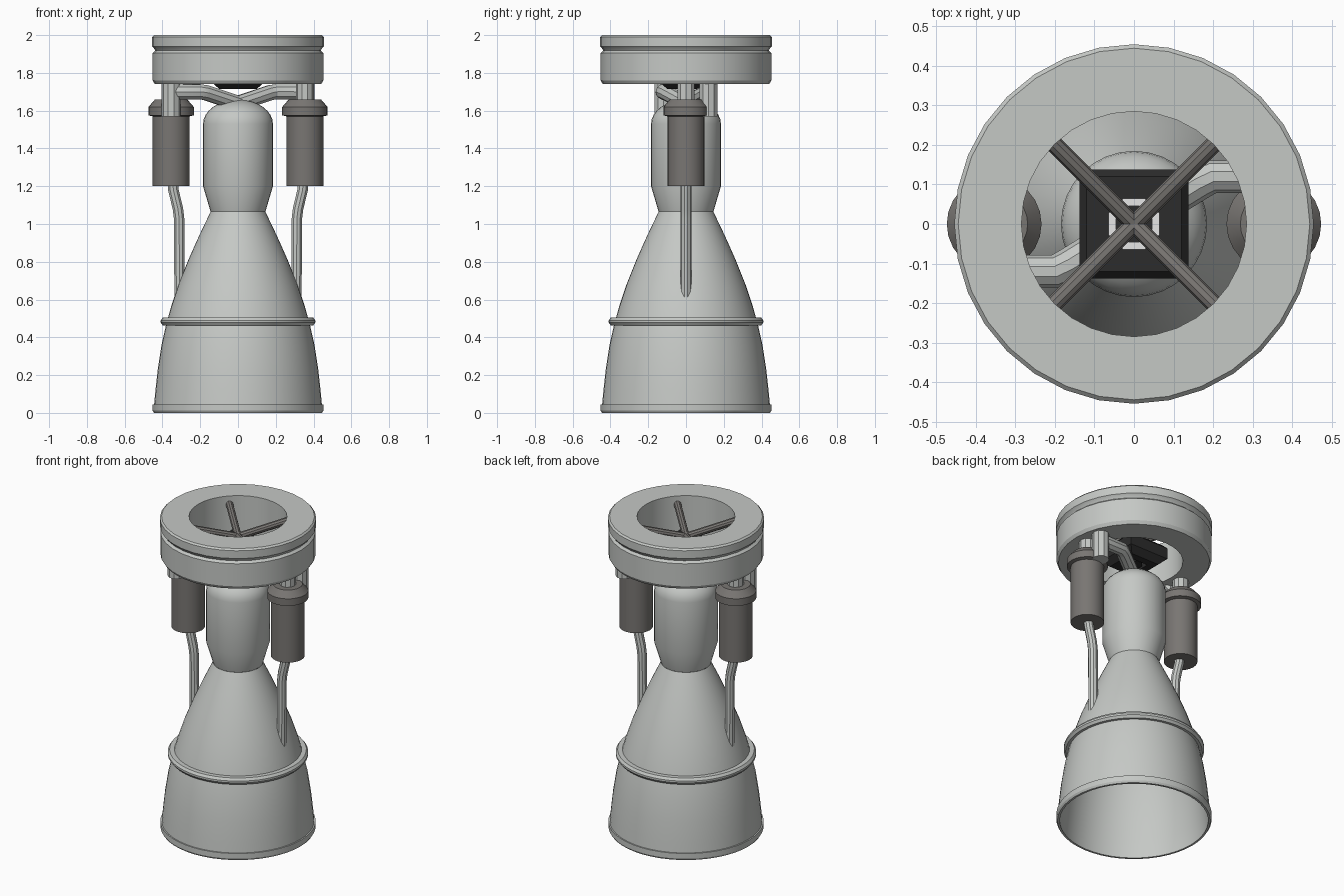
import bpy
import bmesh
from math import pi, sin, cos, radians
from mathutils import Matrix, Vector

cube = bpy.data.objects.get("Cube")
if cube:
    bpy.data.objects.remove(cube, do_unlink=True)


def material(name, r, g, b):
    m = bpy.data.materials.new(name)
    m.use_nodes = True
    m.diffuse_color = (r, g, b, 1)
    m.node_tree.nodes["Principled BSDF"].inputs["Base Color"].default_value = (r, g, b, 1)
    return m


LIGHT = material("light grey metal", 0.56, 0.58, 0.56)
DARK = material("warm dark grey", 0.19, 0.18, 0.17)
BLACK = material("black metal", 0.025, 0.025, 0.025)
WHITE = material("white metal", 0.88, 0.88, 0.88)


def finish(obj, mat):
    obj.data.materials.clear()
    obj.data.materials.append(mat)
    bpy.ops.object.select_all(action="DESELECT")
    obj.select_set(True)
    bpy.context.view_layer.objects.active = obj
    bpy.ops.object.shade_smooth_by_angle(angle=radians(28))
    return obj


def lathe(name, profile, mat, sides=32, at=(0, 0), closed=False, turn=0):
    """Revolve (radius, height) points round a vertical axis."""
    bm = bmesh.new()
    rings = []
    for r, z in profile:
        if r == 0:
            rings.append([bm.verts.new((at[0], at[1], z))] * sides)
        else:
            angles = [turn + 2 * pi * i / sides for i in range(sides)]
            rings.append([bm.verts.new((at[0] + r * cos(a), at[1] + r * sin(a), z)) for a in angles])
    pairs = list(zip(rings, rings[1:]))
    if closed:
        pairs.append((rings[-1], rings[0]))
    for a, b in pairs:
        for i in range(sides):
            j = (i + 1) % sides
            bm.faces.new(dict.fromkeys((a[i], a[j], b[j], b[i])))
    bmesh.ops.recalc_face_normals(bm, faces=bm.faces)
    mesh = bpy.data.meshes.new(name)
    bm.to_mesh(mesh)
    bm.free()
    obj = bpy.data.objects.new(name, mesh)
    bpy.context.collection.objects.link(obj)
    return finish(obj, mat)


def tube(name, points, radius, mat):
    """Round pipe along a path, turned into a mesh."""
    curve = bpy.data.curves.new(name, "CURVE")
    curve.dimensions = "3D"
    curve.bevel_depth = radius
    curve.bevel_resolution = 3
    curve.use_fill_caps = True
    spline = curve.splines.new("POLY")
    spline.points.add(len(points) - 1)
    for p, co in zip(spline.points, points):
        p.co = (*co, 1)
    obj = bpy.data.objects.new(name, curve)
    bpy.context.collection.objects.link(obj)
    bpy.ops.object.select_all(action="DESELECT")
    obj.select_set(True)
    bpy.context.view_layer.objects.active = obj
    bpy.ops.object.convert(target="MESH")
    return finish(bpy.context.view_layer.objects.active, mat)


# Mounting ring with a groove round its outside
lathe("mounting_ring", [
    (0.285, 2.0), (0.445, 2.0), (0.455, 1.99), (0.455, 1.94), (0.445, 1.93),
    (0.438, 1.918), (0.452, 1.905), (0.452, 1.76), (0.44, 1.74), (0.285, 1.74),
], LIGHT, closed=True)

# Combustion chamber: domed top, straight wall, narrowing to the throat
dome = [(0.185 * cos(a), 1.53 + 0.128 * sin(a)) for a in [pi / 2 * i / 8 for i in range(8)]]
lathe("combustion_chamber",
      [(0.145, 1.065), (0.185, 1.2)] + dome + [(0, 1.658)], LIGHT)

# Hollow bell nozzle
bell = [(0.145, 1.065), (0.205, 0.94), (0.263, 0.81), (0.315, 0.68), (0.352, 0.57),
        (0.38, 0.47), (0.405, 0.36), (0.425, 0.23), (0.438, 0.11), (0.444, 0.045)]
lip = [(0.452, 0.045), (0.452, 0.012), (0.445, 0), (0.432, 0)]
inside = [(r - 0.012, z) for r, z in reversed(bell)]
lathe("bell_nozzle", bell + lip + inside + [(0, 1.065)], LIGHT, sides=48)
lathe("nozzle_band", [
    (0.36, 0.505), (0.398, 0.505), (0.409, 0.49), (0.409, 0.478), (0.398, 0.463), (0.37, 0.463),
], LIGHT, sides=48, closed=True)

# Turbopumps and their pipes, repeated at a half turn
for side, s in (("left", 1), ("right", -1)):
    x = s * 0.354
    lathe(side + "_pump", [
        (0, 1.2), (0.098, 1.2), (0.098, 1.57), (0.12, 1.575), (0.12, 1.62),
        (0.085, 1.66), (0, 1.66),
    ], DARK, sides=24, at=(x, 0))
    tube(side + "_pump_inlet", [(x, 0, 1.64), (x, 0, 1.75)], 0.048, LIGHT)
    tube(side + "_feed_column", [(x, s * 0.12, 1.57), (x, s * 0.12, 1.75)], 0.05, LIGHT)
    tube(side + "_dome_pipe", [
        (x, s * 0.12, 1.7), (s * 0.2, s * 0.12, 1.7), (s * 0.17, s * 0.105, 1.695), (0, 0, 1.638),
    ], 0.042, LIGHT)
    tube(side + "_exhaust_pipe", [
        (s * 0.345, 0, 1.22), (s * 0.342, 0, 1.18), (s * 0.318, 0, 1.08),
        (s * 0.312, 0, 1.03), (s * 0.309, 0, 0.6),
    ], 0.029, LIGHT)

# Square gimbal block: a four-sided lathe turned to face the axes
lathe("gimbal_block", [(r * 2 ** 0.5, z) for r, z in (
    (0.055, 1.715), (0.1, 1.715), (0.138, 1.75), (0.138, 1.82), (0.12, 1.84), (0.055, 1.84),
)], BLACK, sides=4, closed=True, turn=pi / 4)
lathe("gimbal_collar", [(0.05, 1.8), (0.07, 1.8), (0.07, 1.85), (0.05, 1.85)],
      WHITE, sides=8, closed=True, turn=pi / 8)
lathe("gimbal_pin", [(0, 1.72), (0.05, 1.72), (0.05, 1.845), (0, 1.845)],
      BLACK, sides=8, turn=pi / 8)

# Four struts from the ring down to the gimbal
for i, corner in enumerate(("back_left", "back_right", "front_right", "front_left")):
    a = pi / 4 + i * pi / 2
    tube(corner + "_strut", [
        (0, 0, 1.87), (0.3 * cos(a), 0.3 * sin(a), 1.95),
    ], 0.022, DARK)
